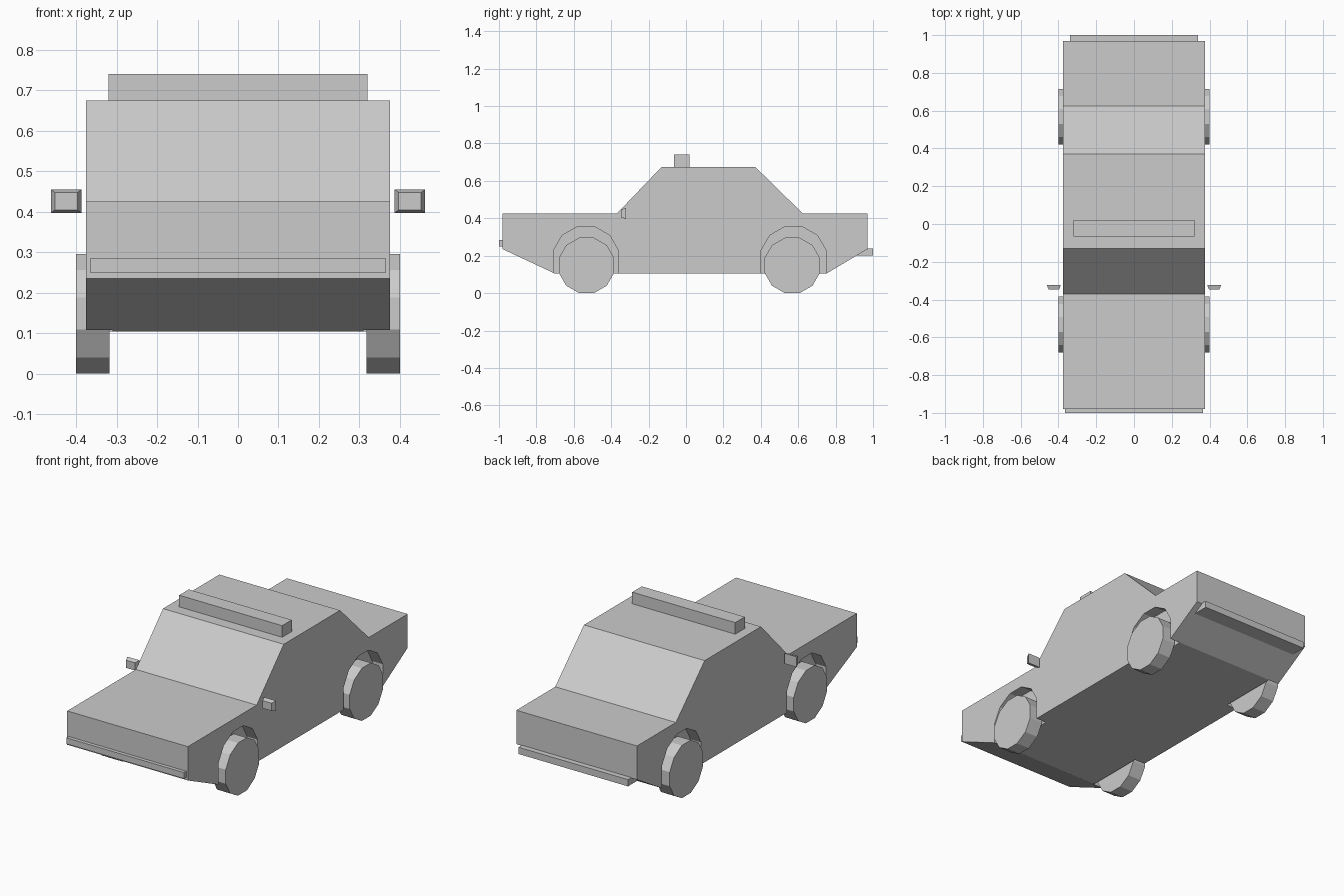
import bpy, bmesh
from math import radians, cos, sin

if "Cube" in bpy.data.objects:
    bpy.data.objects.remove(bpy.data.objects["Cube"])


def prism(name, profile, x0, x1):
    """Extrude a (y, z) profile from x0 to x1."""
    bm = bmesh.new()
    face = bm.faces.new([bm.verts.new((x0, y, z)) for y, z in profile])
    ext = bmesh.ops.extrude_face_region(bm, geom=[face])["geom"]
    verts = [v for v in ext if isinstance(v, bmesh.types.BMVert)]
    bmesh.ops.translate(bm, verts=verts, vec=(x1 - x0, 0, 0))
    bmesh.ops.recalc_face_normals(bm, faces=bm.faces)
    mesh = bpy.data.meshes.new(name)
    bm.to_mesh(mesh)
    bm.free()
    obj = bpy.data.objects.new(name, mesh)
    bpy.context.collection.objects.link(obj)
    return obj


def box(name, half_x, y0, y1, z0, z1):
    return prism(name, [(y0, z0), (y1, z0), (y1, z1), (y0, z1)], -half_x, half_x)


def ring(y, z, apothem, count):
    """Points of a flat-topped 12-sided circle."""
    r = apothem / cos(radians(15))
    return [(y + r * cos(radians(15 + 30 * i)), z + r * sin(radians(15 + 30 * i)))
            for i in range(count)]


# Car body
body = prism("body", [(-0.98, 0.235), (-0.98, 0.425), (-0.37, 0.425), (-0.13, 0.675),
                      (0.37, 0.675), (0.625, 0.425), (0.97, 0.425), (0.97, 0.235),
                      (0.75, 0.104), (-0.70, 0.104)], -0.375, 0.375)

# Wheels and wheel arches
for end, wheel_y, arch_y in (("front", -0.532, -0.535), ("rear", 0.568, 0.575)):
    for side, s in (("right", 1), ("left", -1)):
        prism(f"{end}_{side}_wheel", ring(wheel_y, 0.148, 0.148, 12), s * 0.318, s * 0.40)
        arch = ring(arch_y, 0.181, 0.174, 6) + [(arch_y - 0.174, 0), (arch_y + 0.174, 0)]
        cutter = prism("arch_cutter", arch, s * 0.31, s * 0.5)
        cutter.hide_render = True
        cut = body.modifiers.new("wheel_arch", 'BOOLEAN')
        cut.operation = 'DIFFERENCE'
        cut.solver = 'EXACT'
        cut.object = cutter
        bpy.context.view_layer.objects.active = body
        bpy.ops.object.modifier_apply(modifier=cut.name)
        bpy.data.objects.remove(cutter)

# Bumpers and roof light bar
box("front_bumper", 0.365, -1.0, -0.97, 0.25, 0.284)
box("rear_bumper", 0.34, 0.90, 1.0, 0.20, 0.238)
box("roof_light_bar", 0.32, -0.065, 0.02, 0.67, 0.74)

# Side mirrors, tapered toward the front
for side, s in (("right", 1), ("left", -1)):
    mirror = box(f"{side}_mirror", 0.0375, -0.347, -0.322, -0.029, 0.029)
    for v in mirror.data.vertices:
        if v.co.y < -0.335:
            v.co.x *= 0.74
            v.co.z *= 0.74
    mirror.location = (s * 0.4245, 0, 0.426)
